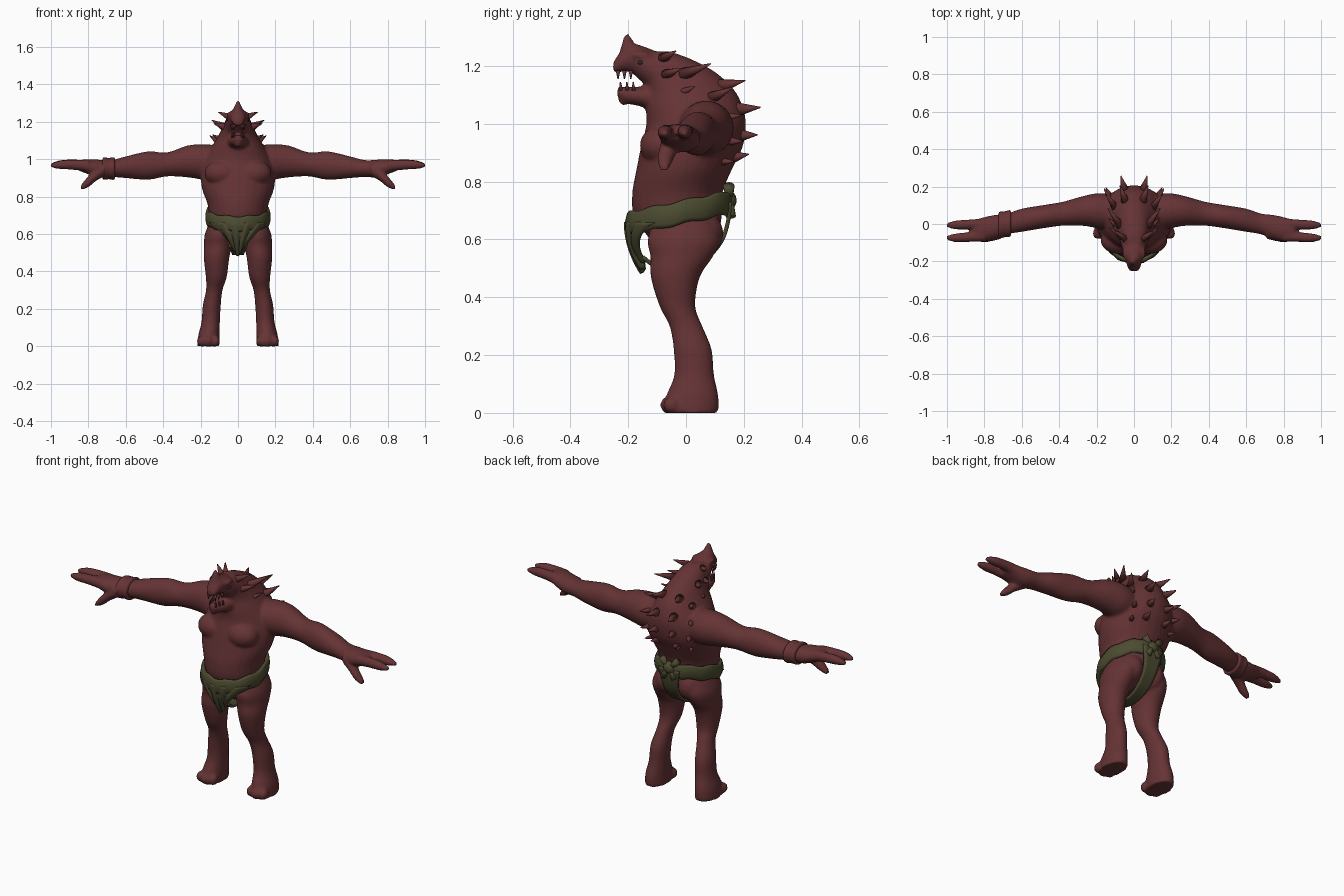
import bpy, bmesh, math
from mathutils import Vector, Matrix


def material(name, rgb):
    m = bpy.data.materials.new(name)
    m.diffuse_color = (*rgb, 1)
    return m


SKIN = material("red_brown_skin", (0.13, 0.033, 0.035))
CLOTH = material("olive_cloth", (0.072, 0.07, 0.03))
EYE = material("dark_eye", (0.03, 0.025, 0.03))


def finish(bm, name, mat):
    bmesh.ops.recalc_face_normals(bm, faces=bm.faces)
    for f in bm.faces:
        f.smooth = True
    me = bpy.data.meshes.new(name)
    bm.to_mesh(me)
    bm.free()
    me.materials.append(mat)
    ob = bpy.data.objects.new(name, me)
    bpy.context.collection.objects.link(ob)
    return ob


def smooth_rows(rows, n=4):
    """Catmull-Rom interpolation of section rows."""
    out = []
    for i in range(len(rows) - 1):
        a, b, c, d = (rows[max(0, min(len(rows) - 1, i + k))] for k in (-1, 0, 1, 2))
        for s in range(n):
            t = s / n
            out.append([0.5 * (2 * q + (r - p) * t + (2 * p - 5 * q + 4 * r - w) * t * t
                               + (3 * q - p - 3 * r + w) * t ** 3) for p, q, r, w in zip(a, b, c, d)])
    return out + [list(rows[-1])]


def loft(bm, rows, axes, side=1, seg=28):
    """rows: x, y, z, radius a, radius b; axes: the two axis indices of each ring."""
    rings = []
    for x, y, z, ra, rb in smooth_rows(rows):
        ring = []
        for k in range(seg):
            t = 2 * math.pi * k / seg
            p = [x, y, z]
            p[axes[0]] += ra * math.cos(t)
            p[axes[1]] += rb * math.sin(t)
            p[0] *= side
            ring.append(bm.verts.new(p))
        rings.append(ring)
    for r0, r1 in zip(rings, rings[1:]):
        for k in range(seg):
            j = (k + 1) % seg
            bm.faces.new((r0[k], r0[j], r1[j], r1[k]))
    bm.faces.new(rings[0])
    bm.faces.new(rings[-1])


def ball(bm, c, r):
    m = Matrix.Translation(c) @ Matrix.Diagonal((*r, 1))
    bmesh.ops.create_uvsphere(bm, u_segments=20, v_segments=12, radius=1, matrix=m)


def cone(bm, base, tip, r, r2=0.002):
    base, tip = Vector(base), Vector(tip)
    d = tip - base
    m = Matrix.Translation((base + tip) / 2) @ d.to_track_quat('Z', 'Y').to_matrix().to_4x4()
    bmesh.ops.create_cone(bm, cap_ends=True, segments=12, radius1=r, radius2=r2, depth=d.length, matrix=m)


XY, YZ, XZ = (0, 1), (1, 2), (0, 2)
body = bmesh.new()
# torso with hunched back
loft(body, [(0, -.01, .53, .07, .07), (0, -.01, .60, .12, .115), (0, -.028, .68, .15, .152),
            (0, -.03, .76, .163, .156), (0, -.007, .84, .192, .165), (0, .02, .92, .198, .176),
            (0, .035, 1.0, .178, .172), (0, .028, 1.06, .145, .168), (0, .013, 1.12, .108, .152),
            (0, -.03, 1.18, .08, .13), (0, -.07, 1.225, .058, .085), (0, -.1, 1.25, .03, .045)], XY)
# head, nose horn and lower jaw
loft(body, [(0, 0, 1.13, .085, .08), (0, -.08, 1.165, .075, .075), (0, -.14, 1.2, .062, .066),
            (0, -.19, 1.227, .045, .05), (0, -.225, 1.215, .037, .036), (0, -.252, 1.195, .022, .018)], XZ)
cone(body, (0, -.195, 1.22), (0, -.205, 1.312), .045, .008)
loft(body, [(0, -.09, 1.09, .065, .05), (0, -.16, 1.095, .05, .034),
            (0, -.21, 1.1, .036, .028), (0, -.238, 1.112, .018, .018)], XZ)
ball(body, (0, -.215, 1.085), (.02, .02, .022))
for s in (1, -1):
    # brow, chest, belly side, buttock
    ball(body, (s * .042, -.155, 1.238), (.022, .035, .014))
    ball(body, (s * .085, -.085, .925), (.095, .075, .07))
    ball(body, (s * .07, .03, .62), (.075, .1, .09))
    # arm
    loft(body, [(.08, .06, .98, .09, .09), (.18, .07, .985, .095, .095), (.27, .07, .988, .08, .085),
                (.38, .055, .972, .064, .064), (.48, .04, .966, .062, .076), (.6, .02, .957, .062, .058),
                (.68, .0, .95, .056, .045), (.75, -.018, .95, .066, .048),
                (.82, -.032, .963, .064, .036), (.86, -.035, .967, .055, .025)], YZ, s)
    # two fingers and a thumb
    loft(body, [(.8, 0, .965, .03, .03), (.88, -.002, .972, .026, .027),
                (.95, -.005, .972, .024, .023), (1.0, -.006, .968, .012, .011)], YZ, s)
    loft(body, [(.8, -.065, .965, .03, .03), (.88, -.07, .97, .026, .027),
                (.95, -.074, .97, .024, .023), (1.0, -.074, .966, .012, .011)], YZ, s)
    loft(body, [(.71, -.04, .95, .04, .04), (.76, -.06, .915, .032, .032),
                (.80, -.072, .88, .027, .03), (.84, -.076, .848, .016, .014)], YZ, s)
    # leg
    loft(body, [(.08, -.005, .68, .065, .1), (.1, -.008, .6, .077, .125), (.107, -.015, .54, .075, .108),
                (.115, -.037, .47, .068, .085), (.116, -.03, .37, .056, .062), (.127, 0, .30, .044, .057),
                (.14, .023, .22, .048, .066), (.146, .028, .13, .049, .069),
                (.155, .022, .06, .057, .09), (.158, .018, .0, .06, .094)], XY, s)
    # toes
    for dx, dy in ((-.038, -.05), (0, -.06), (.038, -.05)):
        ball(body, (s * (.158 + dx), dy, .027), (.024, .03, .029))
ob = finish(body, "body", SKIN)
rm = ob.modifiers.new("merge", 'REMESH')
rm.mode, rm.voxel_size, rm.use_smooth_shade = 'VOXEL', .008, True
sm = ob.modifiers.new("soften", 'SMOOTH')
sm.factor, sm.iterations = .5, 5

# spikes on the head and back: base, tip, radius
SPIKES = [((.045, -.08, 1.225), (.105, -.035, 1.252), .02), ((.07, -.01, 1.17), (.14, .085, 1.208), .024),
          ((.065, -.07, 1.17), (.13, -.02, 1.19), .02), ((.08, -.03, 1.1), (.135, .03, 1.13), .02),
          ((.045, .12, 1.13), (.075, .205, 1.15), .024), ((.1, .09, 1.09), (.15, .16, 1.125), .022),
          ((.05, .18, 1.05), (.07, .258, 1.057), .024), ((.12, .12, 1.02), (.16, .19, 1.03), .022),
          ((.05, .185, .96), (.065, .247, .962), .023), ((.12, .14, .94), (.15, .195, .94), .02),
          ((.06, .165, .885), (.07, .217, .895), .02), ((.12, .12, .87), (.145, .165, .87), .016)]
bm = bmesh.new()
for s in (1, -1):
    for (bx, by, bz), (tx, ty, tz), r in SPIKES:
        cone(bm, (s * bx, by, bz), (s * tx, ty, tz), r)
    # teeth
    for i in range(3):
        y = -.235 + i * .022
        cone(bm, (s * (.022 + .006 * i), y, 1.185), (s * (.022 + .006 * i), y, 1.155), .008)
        cone(bm, (s * (.018 + .007 * i), y + .01, 1.115), (s * (.018 + .007 * i), y + .008, 1.145), .007)
finish(bm, "spikes_and_teeth", SKIN)

# eyes
bm = bmesh.new()
for s in (1, -1):
    ball(bm, (s * .055, -.158, 1.212), (.008, .009, .007))
finish(bm, "eyes", EYE)

# wristband on one arm
bm = bmesh.new()
loft(bm, [(-.725, -.008, .95, .062, .05), (-.718, -.006, .95, .071, .059), (-.69, -.001, .95, .069, .057),
          (-.665, .003, .95, .071, .06), (-.658, .004, .95, .062, .05)], YZ)
finish(bm, "wristband", SKIN)


def sheet(name, fn, nu, nv, thick):
    """Cloth sheet from a function of u, v in 0..1."""
    bm = bmesh.new()
    g = [[bm.verts.new(fn(i / nu, j / nv)) for i in range(nu + 1)] for j in range(nv + 1)]
    for j in range(nv):
        for i in range(nu):
            bm.faces.new((g[j][i], g[j][i + 1], g[j + 1][i + 1], g[j + 1][i]))
    bmesh.ops.remove_doubles(bm, verts=bm.verts, dist=1e-5)
    o = finish(bm, name, CLOTH)
    m = o.modifiers.new("thickness", 'SOLIDIFY')
    m.thickness, m.offset = thick, 0


def belt(u, v):
    t = 2 * math.pi * u
    bulge = .008 * math.sin(math.pi * v)
    y = -.025 + (.17 + bulge) * math.sin(t)
    return ((.158 + bulge) * math.cos(t), y, .697 + .22 * y + .075 * (v - .5) + .004 * math.sin(9 * t))


def flap(u, v):
    a = 2 * u - 1
    x = a * (.125 * (1 - v) ** 1.2 + .025)
    y = -.025 - .178 * math.sqrt(max(0, 1 - (x / .17) ** 2)) + .055 * v * v
    return (x, y + .006 * math.sin(14 * a), .66 - .175 * v * (1 - .25 * abs(a)) + .006 * math.sin(11 * a) * v)


STRAP = smooth_rows([(-.15, .54, .05), (-.1, .505, .035), (-.02, .495, .03), (.06, .525, .035),
                     (.12, .59, .04), (.145, .66, .05), (.152, .73, .065)])


def strap(u, v):
    y, z, w = STRAP[round(v * (len(STRAP) - 1))]
    return ((2 * u - 1) * w, y, z)


sheet("belt", belt, 64, 6, .018)
sheet("front_flap", flap, 24, 14, .014)
sheet("under_strap", strap, 6, len(STRAP) - 1, .014)

# knot at the back with hanging ends
bm = bmesh.new()
ball(bm, (0, .15, .735), (.035, .025, .032))
for s in (1, -1):
    cone(bm, (s * .01, .15, .74), (s * .05, .148, .785), .012, .02)
    cone(bm, (s * .005, .152, .735), (s * .035, .155, .68), .012, .018)
finish(bm, "back_knot", CLOTH)
